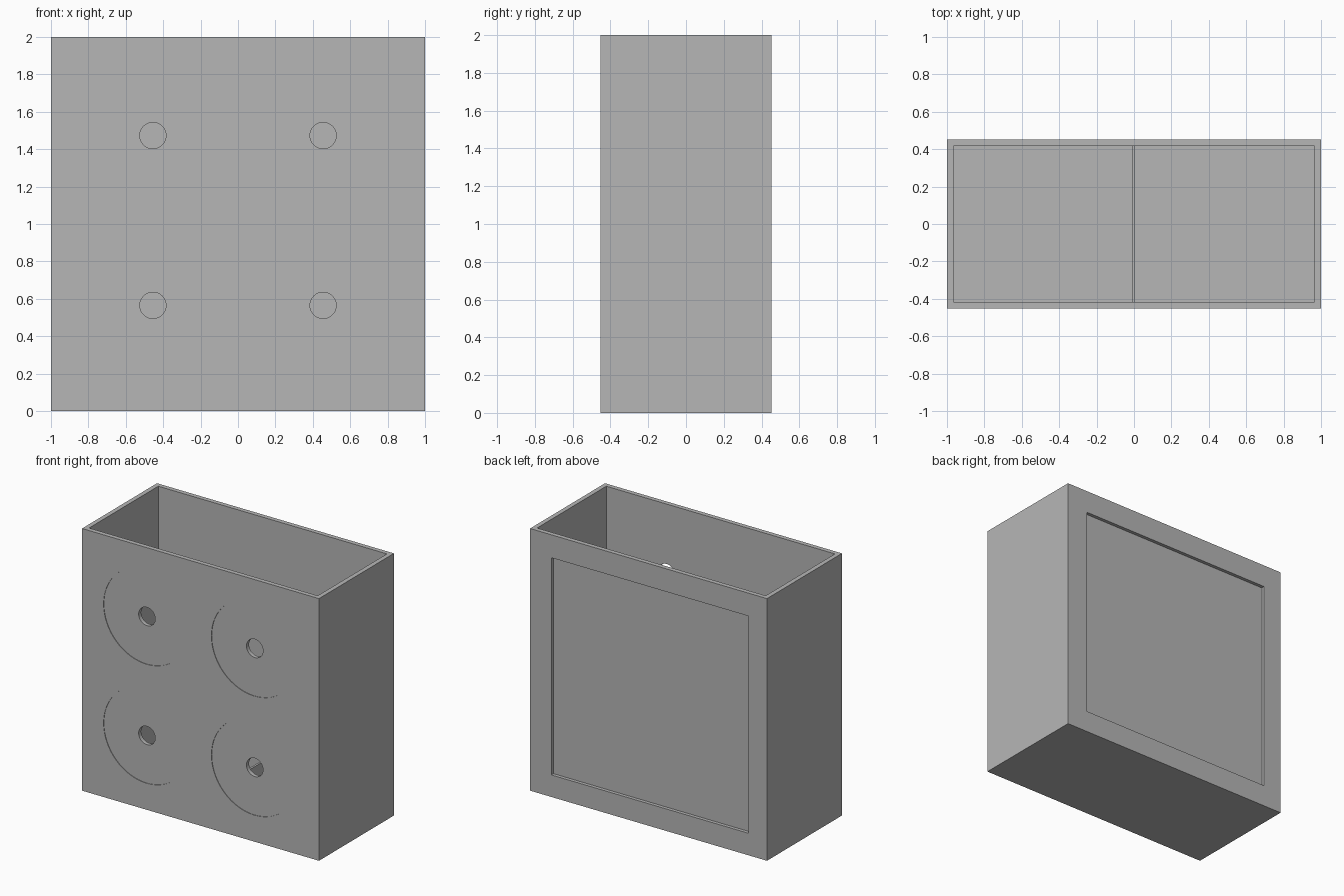
import bpy, math

if "Cube" in bpy.data.objects:
    bpy.data.objects.remove(bpy.data.objects["Cube"])

W, D, H = 1.0, 0.452, 2.0      # half width, half depth, height
T = 0.035                      # wall thickness

grey = bpy.data.materials.new("plain_grey")
grey.diffuse_color = (0.47, 0.47, 0.47, 1)
grey.use_nodes = True
grey.node_tree.nodes["Principled BSDF"].inputs["Base Color"].default_value = grey.diffuse_color


def box(name, x0, x1, y0, y1, z0, z1):
    bpy.ops.mesh.primitive_cube_add(
        size=1, location=((x0 + x1) / 2, (y0 + y1) / 2, (z0 + z1) / 2))
    ob = bpy.context.object
    ob.name = name
    ob.scale = (x1 - x0, y1 - y0, z1 - z0)
    bpy.ops.object.transform_apply(location=False, rotation=False, scale=True)
    ob.data.materials.append(grey)
    return ob


def disc(name, x, z, r, y0, y1):
    bpy.ops.mesh.primitive_cylinder_add(
        vertices=64, radius=r, depth=y1 - y0,
        location=(x, (y0 + y1) / 2, z), rotation=(math.pi / 2, 0, 0))
    ob = bpy.context.object
    ob.name = name
    ob.data.materials.append(grey)
    return ob


def cut(target, cutter):
    mod = target.modifiers.new("cut", 'BOOLEAN')
    mod.operation = 'DIFFERENCE'
    mod.solver = 'EXACT'
    mod.object = cutter
    bpy.context.view_layer.objects.active = target
    bpy.ops.object.modifier_apply(modifier=mod.name)
    bpy.data.objects.remove(cutter, do_unlink=True)


# open-topped box
body = box("box_body", -W, W, -D, D, 0, H)
cut(body, box("cavity", -W + T, W - T, -D + T, D - T, T, H + 0.2))

# shallow square recess in the back wall
cut(body, box("back_recess", -0.845, 0.82, D - 0.026, D + 0.2, 0.168, 1.825))

# four shallow round seats in the front, each with a hole through the wall
for x in (-0.455, 0.455):
    for z in (0.565, 1.473):
        cut(body, disc("round_seat", x, z, 0.363, -D - 0.1, -D + 0.004))
        cut(body, disc("front_hole", x, z, 0.07, -D - 0.1, -D + 0.1))

bpy.ops.object.select_all(action='DESELECT')
body.select_set(True)
bpy.context.view_layer.objects.active = body
bpy.ops.object.shade_smooth_by_angle(angle=math.radians(30))

# low divider across the floor
box("floor_divider", -0.011, 0.005, -D + T, D - T, T, 0.205)
